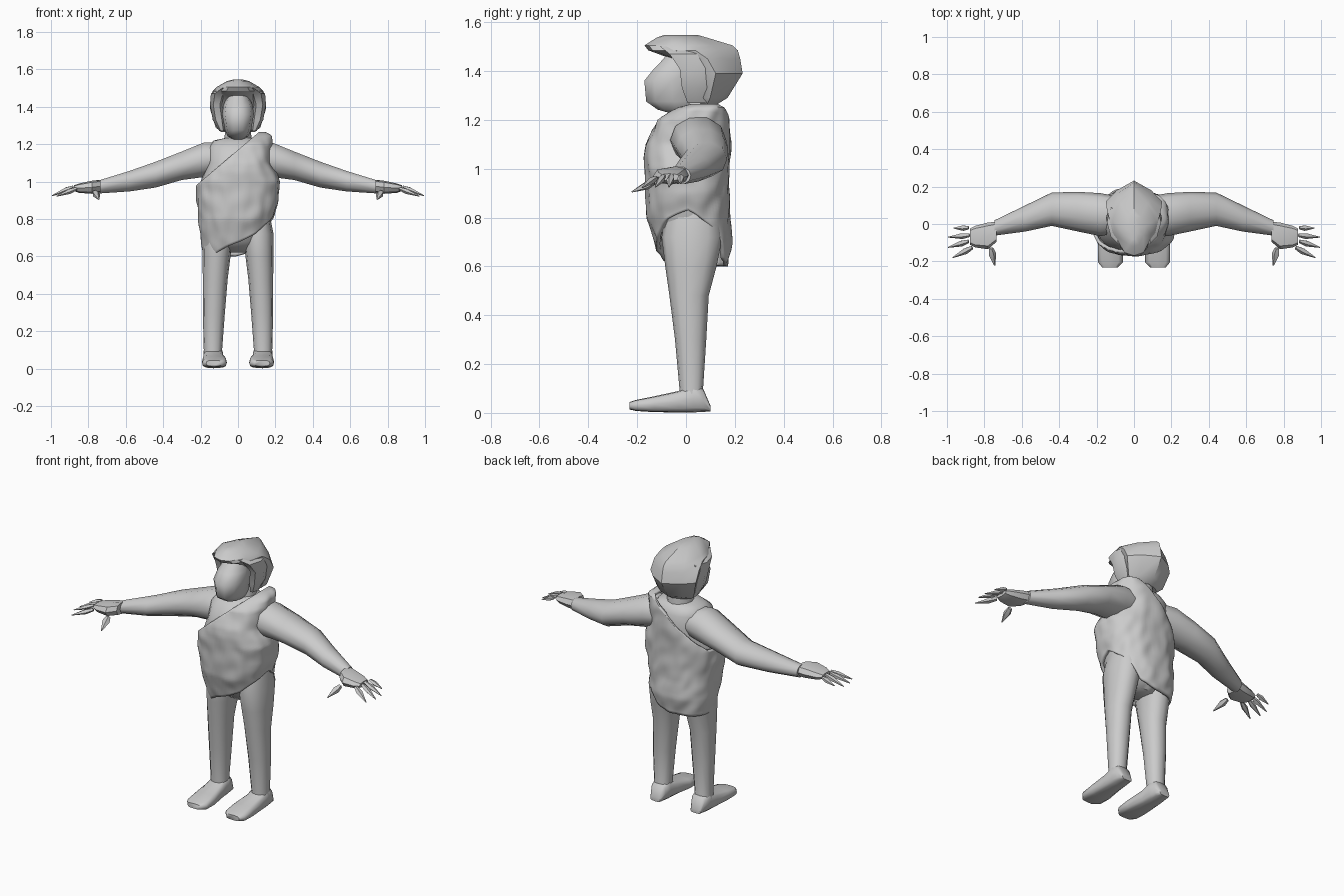
import bpy, bmesh, math
from mathutils import Vector, noise

cube = bpy.data.objects.get("Cube")
if cube:
    bpy.data.objects.remove(cube, do_unlink=True)

grey = bpy.data.materials.new("plain grey")
grey.use_nodes = True
grey.diffuse_color = (0.6, 0.6, 0.6, 1)
grey.node_tree.nodes["Principled BSDF"].inputs["Base Color"].default_value = (0.6, 0.6, 0.6, 1)


def finish(name, bm, mirror=False, angle=50):
    """Turn a bmesh into a shaded object, optionally mirrored across x."""
    bmesh.ops.recalc_face_normals(bm, faces=bm.faces)
    mesh = bpy.data.meshes.new(name)
    bm.to_mesh(mesh)
    bm.free()
    mesh.materials.append(grey)
    ob = bpy.data.objects.new(name, mesh)
    bpy.context.collection.objects.link(ob)
    bpy.ops.object.select_all(action='DESELECT')
    ob.select_set(True)
    bpy.context.view_layer.objects.active = ob
    bpy.ops.object.shade_smooth_by_angle(angle=math.radians(angle))
    if mirror:
        ob.modifiers.new("Mirror", 'MIRROR').use_mirror_merge = False
    return ob


def skin_rings(bm, rings):
    """Bridge closed rings of points and cap both ends."""
    vs = [[bm.verts.new(p) for p in ring] for ring in rings]
    n = len(vs[0])
    for a, b in zip(vs, vs[1:]):
        for i in range(n):
            j = (i + 1) % n
            bm.faces.new((a[i], a[j], b[j], b[i]))
    bm.faces.new(vs[0][::-1])
    bm.faces.new(vs[-1])


def circle(sides, power=1.0):
    pts = []
    for i in range(sides):
        a = math.tau * i / sides
        c, s = math.cos(a), math.sin(a)
        pts.append((math.copysign(abs(c) ** power, c), math.copysign(abs(s) ** power, s)))
    return pts


def loft(name, axis, sections, outline, mirror=False, angle=50):
    """Sections are (position, low u, high u, low v, high v) along the axis."""
    rings = []
    for t, u0, u1, v0, v1 in sections:
        ring = []
        for u, v in outline:
            p = [(u0 + u1) / 2 + u * (u1 - u0) / 2, (v0 + v1) / 2 + v * (v1 - v0) / 2]
            p.insert("xyz".index(axis), t)
            ring.append(p)
        rings.append(ring)
    bm = bmesh.new()
    skin_rings(bm, rings)
    return finish(name, bm, mirror, angle)


def lookup(table, t):
    """Linear interpolation in rows whose first entry is the key."""
    if t <= table[0][0]:
        return table[0][1:]
    for a, b in zip(table, table[1:]):
        if t <= b[0]:
            f = (t - a[0]) / (b[0] - a[0])
            return [p + (q - p) * f for p, q in zip(a[1:], b[1:])]
    return table[-1][1:]


# Bare torso and neck
loft("torso", 'z', [
    (.62, -.08, .08, -.02, .1), (.68, -.15, .14, -.09, .15), (.8, -.18, .17, -.14, .16),
    (.9, -.2, .195, -.15, .165), (1.0, -.2, .2, -.155, .165), (1.1, -.16, .16, -.15, .17),
    (1.18, -.16, .16, -.11, .165), (1.22, -.13, .13, -.06, .14), (1.235, -.06, .06, -.02, .11)],
    circle(24, .85))
loft("neck", 'z', [(1.18, -.08, .08, -.03, .13), (1.33, -.06, .06, -.01, .12)], circle(12))

# Wrinkled one-shoulder tunic with an uneven hem
girth = [
    (.57, -.185, .16, -.085, .165), (.7, -.2, .17, -.13, .19), (.8, -.21, .19, -.16, .18),
    (.9, -.222, .215, -.165, .178), (1.0, -.225, .225, -.17, .178), (1.05, -.205, .205, -.17, .18),
    (1.1, -.175, .18, -.165, .184), (1.2, -.16, .185, -.12, .182), (1.25, 0, .18, -.035, .16),
    (1.265, .06, .15, .02, .13)]
hem = [(-180, .6), (-150, .57), (-120, .62), (-90, .67), (-60, .72), (-30, .79), (0, .83),
       (30, .76), (60, .63), (90, .6), (180, .6)]
bm = bmesh.new()
rows, cols = 44, 80
outline = circle(cols, .85)
rings = []
for r in range(rows + 1):
    ring = []
    for i, (u, v) in enumerate(outline):
        deg = (360 * i / cols + 180) % 360 - 180
        low = lookup(hem, deg)[0]
        z = low + (1.265 - low) * r / rows
        x0, x1, y0, y1 = lookup(girth, z)
        p = Vector(((x0 + x1) / 2 + u * (x1 - x0) / 2, (y0 + y1) / 2 + v * (y1 - y0) / 2, z))
        fold = noise.noise(Vector((p.x * 18, p.y * 18, p.z * 13 + p.x * 8)))
        ring.append(p + Vector((u, v, 0)) * fold * .008)
    rings.append(ring)
skin_rings(bm, rings)
bm.faces.ensure_lookup_table()
bottom = [f for f in bm.faces if len(f.verts) == cols and f.calc_center_median().z < 1]
bmesh.ops.delete(bm, geom=bottom, context='FACES_ONLY')
bmesh.ops.bisect_plane(bm, geom=bm.verts[:] + bm.edges[:] + bm.faces[:],
                       plane_co=(0, 0, 1.17), plane_no=(-.85, 0, 1), clear_outer=True)
tunic = finish("tunic", bm)
cloth = tunic.modifiers.new("Cloth", 'SOLIDIFY')
cloth.thickness = .018
cloth.offset = -1

# Muzzle-like bearded face
loft("face", 'z', [
    (1.225, -.025, .025, -.06, .04), (1.242, -.055, .055, -.12, .05), (1.275, -.07, .07, -.168, .06),
    (1.36, -.085, .085, -.176, .06), (1.41, -.078, .078, -.135, .06), (1.45, -.06, .06, -.095, .06),
    (1.49, -.04, .04, -.07, .05)], circle(10, .9))

# Angular hair with an overhanging fringe and a ridge at the back
half = [(0, -1), (.45, -.9), (.85, -.4), (1, .05), (.62, .55), (0, 1)]
hair_outline = half + [(-x, y) for x, y in half[-2:0:-1]]
loft("hair", 'z', [
    (1.265, -.09, .09, .04, .13), (1.29, -.12, .12, .02, .17), (1.39, -.15, .15, 0, .232),
    (1.45, -.147, .147, -.06, .222), (1.485, -.135, .135, -.155, .212), (1.505, -.115, .115, -.17, .19),
    (1.537, -.06, .06, -.12, .085), (1.547, -.02, .02, -.09, .05)], hair_outline, angle=35)

# Side locks framing the face
loft("hair_side", 'z', [
    (1.27, .07, .1, .0, .09), (1.33, .07, .135, -.025, .1), (1.41, .08, .15, -.035, .1),
    (1.47, .06, .145, -.08, .1), (1.5, .04, .1, -.12, .08)], circle(6), True, 35)

# Arms
loft("arm", 'x', [
    (.1, -.05, .15, 1.04, 1.21), (.18, -.065, .165, 1.02, 1.215), (.3, -.04, .172, 1.005, 1.165),
    (.44, -.01, .168, .965, 1.11), (.58, -.04, .1, .945, 1.06), (.745, -.062, .02, .935, 1.008)],
    circle(10), True)
loft("palm", 'x', [
    (.735, -.095, .012, .94, 1.01), (.78, -.135, .008, .935, 1.005), (.85, -.125, -.01, .94, .99),
    (.878, -.11, -.025, .95, .98)], circle(8, .8), True, 35)


def digit(name, base, tip, width):
    """Slim kite-shaped finger from base to tip."""
    base, tip = Vector(base), Vector(tip)
    way = (tip - base).normalized()
    side = way.cross(Vector((0, 0, 1))).normalized()
    up = side.cross(way)
    rings = []
    for t, w in ((0, .6), (.35, 1), (1, .15)):
        c = base.lerp(tip, t)
        rings.append([c + (side * u + up * v * .8) * width * w for u, v in circle(5)])
    bm = bmesh.new()
    skin_rings(bm, rings)
    finish(name, bm, True, 30)


# Fingers and thumb
digit("little_finger", (.885, -.02, .97), (.965, -.022, .94), .016)
digit("ring_finger", (.88, -.06, .972), (.993, -.07, .925), .017)
digit("middle_finger", (.885, -.092, .97), (.995, -.125, .925), .017)
digit("index_finger", (.865, -.125, .962), (.97, -.18, .922), .018)
digit("thumb", (.765, -.13, .945), (.745, -.222, .905), .022)

# Legs and feet
loft("leg", 'z', [
    (.05, .08, .185, -.03, .085), (.1, .085, .183, -.027, .07), (.3, .07, .188, -.045, .083),
    (.48, .055, .188, -.068, .093), (.6, .04, .19, -.085, .125), (.72, .025, .19, -.1, .15),
    (.82, .03, .17, -.08, .14)], circle(12, .9), True)
loft("foot", 'y', [
    (.1, .1, .165, .006, .03), (.07, .085, .18, .004, .1), (.03, .078, .186, .002, .115),
    (-.03, .075, .188, .002, .09), (-.13, .06, .193, .003, .068), (-.205, .06, .192, .008, .053),
    (-.232, .085, .17, .014, .044)], circle(12, .6), True)
